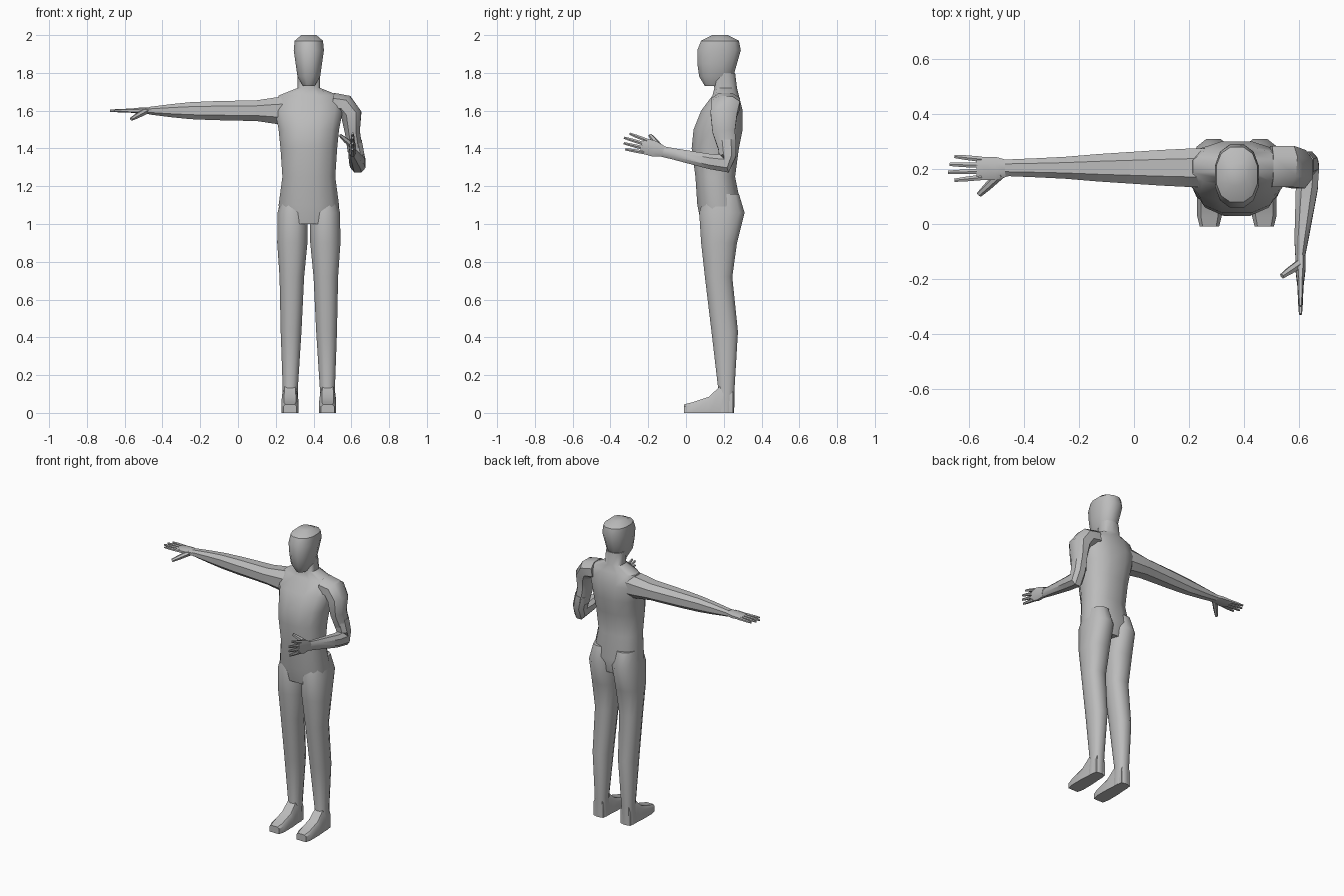
import bpy, bmesh, math
from mathutils import Vector

default_cube = bpy.data.objects.get("Cube")
if default_cube:
    bpy.data.objects.remove(default_cube)

MIDDLE = 0.375  # body centre line
X, Y, Z = Vector((1, 0, 0)), Vector((0, 1, 0)), Vector((0, 0, 1))

GREY = (0.5, 0.5, 0.5, 1)
skin = bpy.data.materials.new("plain grey")
skin.use_nodes = True
skin.diffuse_color = GREY
skin.node_tree.nodes["Principled BSDF"].inputs["Base Color"].default_value = GREY


def loft(name, rings):
    """Skin a list of vertex rings and cap both ends."""
    bm = bmesh.new()
    loops = [[bm.verts.new(point) for point in ring] for ring in rings]
    for lower, upper in zip(loops, loops[1:]):
        for i in range(len(lower)):
            bm.faces.new((lower[i - 1], lower[i], upper[i], upper[i - 1]))
    bm.faces.new(loops[0])
    bm.faces.new(loops[-1])
    bmesh.ops.recalc_face_normals(bm, faces=bm.faces)
    mesh = bpy.data.meshes.new(name)
    bm.to_mesh(mesh)
    bm.free()
    mesh.materials.append(skin)
    part = bpy.data.objects.new(name, mesh)
    bpy.context.collection.objects.link(part)
    bpy.ops.object.select_all(action="DESELECT")
    bpy.context.view_layer.objects.active = part
    part.select_set(True)
    bpy.ops.object.shade_smooth_by_angle(angle=math.radians(40))


def oval(centre, across, along, sides):
    """Squared-off ellipse with the given half axes."""
    def squared(value):
        return math.copysign(abs(value) ** 0.85, value)

    reach = squared(math.cos(math.pi / sides))
    angles = [math.tau * (i + 0.5) / sides for i in range(sides)]
    return [centre + (across * squared(math.cos(angle))
                      + along * squared(math.sin(angle))) / reach
            for angle in angles]


def upright(name, rows, centre_x=lambda height: MIDDLE):
    """Standing form from rows of height, half width, front y and back y."""
    rings = []
    for height, half_width, front, back in rows:
        centre = X * centre_x(height) + Y * (front + back) / 2 + Z * height
        rings.append(oval(centre, X * half_width, Y * (back - front) / 2, sides=12))
    loft(name, rings)


def limb(name, side, path, sides=8):
    """Tube along a path of point, half size along side, half size across."""
    points = [Vector(point) for point, along, across in path]
    rings = []
    for i, (point, along, across) in enumerate(path):
        heading = points[min(i + 1, len(points) - 1)] - points[max(i - 1, 0)]
        heading.normalize()
        axis = (side - heading * side.dot(heading)).normalized()
        rings.append(oval(points[i], axis * along,
                          heading.cross(axis) * across, sides))
    loft(name, rings)


# Torso and neck in one form, hips first
upright("torso", [
    (1, .14, .08, .27), (1.1, .16, .06, .29), (1.25, .14, .05, .26),
    (1.4, .15, .03, .28), (1.5, .16, .04, .3), (1.6, .18, .08, .3),
    (1.68, .16, .14, .28), (1.72, .06, .15, .27), (1.8, .06, .14, .26)])

# Head, narrow at the chin and rounded at the crown
upright("head", [
    (1.73, .03, .1, .2), (1.78, .06, .07, .25), (1.85, .07, .06, .27),
    (1.92, .08, .06, .29), (1.97, .075, .08, .28), (2, .04, .14, .22)])


def foot_ring(x, y, half_width, top):
    """Flat sole with sloped upper corners."""
    outline = [(-1, 0), (1, 0), (1, 0.75), (0.7, 1), (-0.7, 1), (-1, 0.75)]
    return [X * (x + half_width * u) + Y * y + Z * top * v for u, v in outline]


# Legs from heel to seat, each with a wedge foot
for label, sign in (("right", -1), ("left", 1)):
    upright(label + "_leg", [
        (0, .04, .15, .255), (.13, .04, .17, .257), (.43, .055, .135, .275),
        (.72, .065, .1, .245), (.9, .08, .08, .27), (1.06, .08, .07, .31),
        (1.16, .06, .1, .28)],
        centre_x=lambda height: MIDDLE + sign * (0.1 - 0.014 * height))
    loft(label + "_foot", [
        foot_ring(MIDDLE + sign * 0.1, y, half_width, top)
        for y, half_width, top in (
            (-.01, .035, .045), (.03, .045, .055), (.12, .045, .085),
            (.18, .04, .14), (.25, .035, .12))])

# Right arm stretched straight out, tapering to the wrist
limb("right_arm", Y, [
    ((x, 0.205, 1.6), depth, height) for x, depth, height in (
        (.3, .07, .08), (.2, .07, .07), (.1, .065, .055), (-.13, .05, .05),
        (-.25, .04, .045), (-.35, .035, .035), (-.47, .03, .02))])

# Left shoulder and hanging upper arm, then the forearm bent forward
limb("left_upper_arm", Y, [
    ((.5, .21, 1.64), .075, .055), ((.565, .21, 1.63), .075, .055),
    ((.6, .2, 1.58), .07, .055), ((.605, .2, 1.49), .06, .04),
    ((.62, .22, 1.39), .045, .04)])
limb("left_forearm", X, [
    ((.615, .215, 1.44), .04, .05), ((.63, .22, 1.36), .04, .045),
    ((.635, .21, 1.32), .04, .05), ((.63, .13, 1.33), .04, .04),
    ((.61, -.06, 1.37), .025, .03), ((.605, -.13, 1.385), .016, .028)])


def hand(label, wrist, forward, spread, thumb_tip):
    """Palm, four fingers and a thumb; spread points to the thumb side."""
    wrist, forward, spread, thumb_tip = map(Vector, (wrist, forward, spread, thumb_tip))
    limb(label + "_palm", spread, [
        (wrist + forward * reach, half_width, thickness)
        for reach, half_width, thickness in (
            (0, .028, .018), (.05, .042, .018), (.12, .042, .01))])

    def digit(name, root, tip, side, radius):
        limb(f"{label}_{name}", side, [
            (root, radius, radius),
            (root.lerp(tip, 0.6), radius * 0.85, radius * 0.8),
            (tip, radius * 0.6, radius * 0.5)], sides=6)

    lengths = {"index": .085, "middle": .108, "ring": .102, "little": .085}
    for i, (finger, length) in enumerate(lengths.items()):
        offset = spread * (1.5 - i)
        digit(finger + "_finger", wrist + forward * 0.1 + offset * 0.022,
              wrist + forward * (0.115 + length) + offset * 0.029, spread, 0.01)
    digit("thumb", wrist + forward * 0.03 + spread * 0.02, thumb_tip, forward, 0.015)


hand("right", wrist=(-.455, .203, 1.6), forward=(-1, 0, 0),
     spread=(0, -1, 0), thumb_tip=(-.565, .107, 1.555))
hand("left", wrist=(.607, -.12, 1.385), forward=(0, -.95, .26),
     spread=(0, .26, .95), thumb_tip=(.54, -.19, 1.47))
